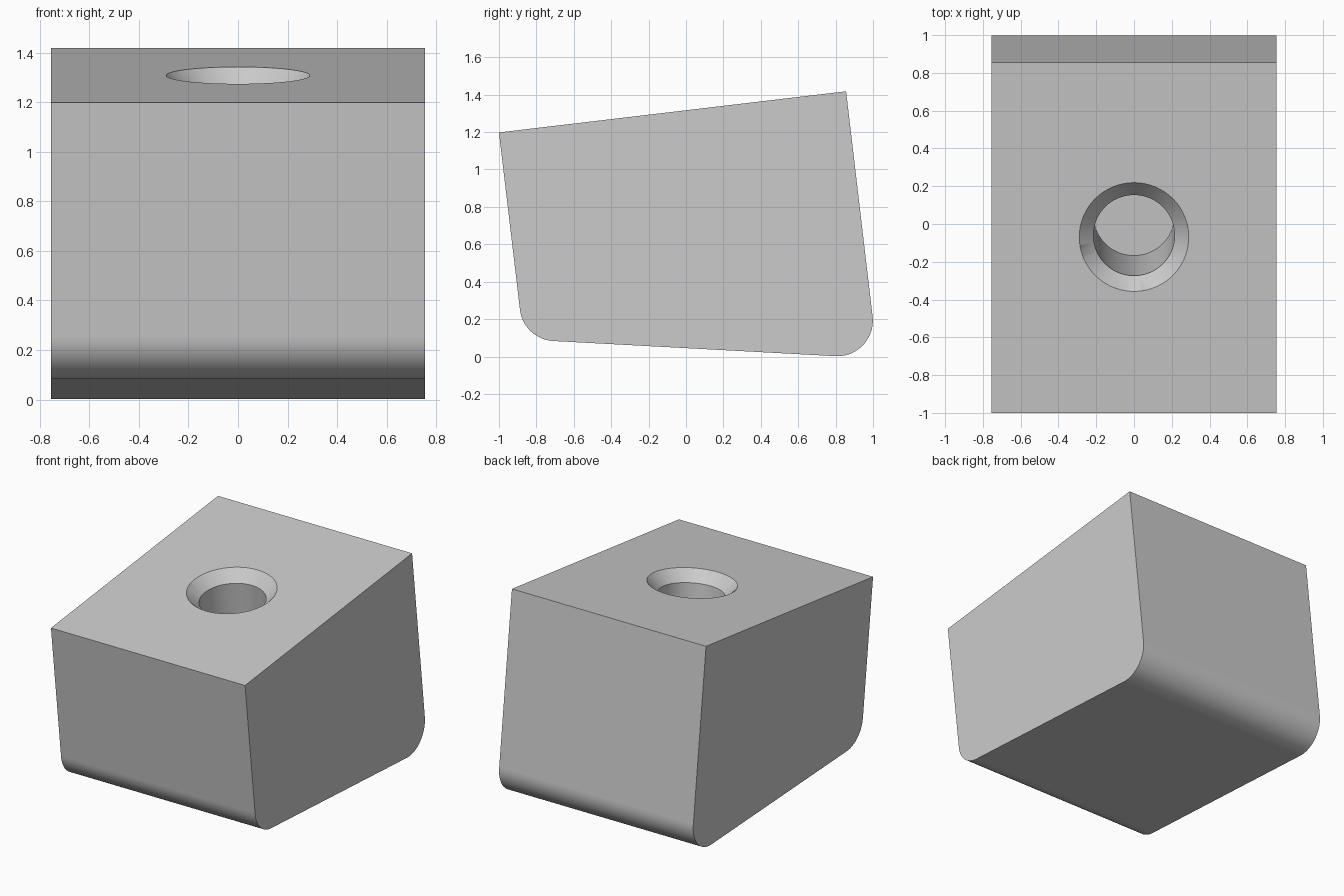
import bpy, bmesh, math
from mathutils import Vector, Matrix

if "Cube" in bpy.data.objects:
    bpy.data.objects.remove(bpy.data.objects["Cube"])

HALF_WIDTH = 0.755
ARC_STEPS = 20
HOLE_SIDES = 72


def new_object(name, bm):
    bmesh.ops.recalc_face_normals(bm, faces=bm.faces)
    mesh = bpy.data.meshes.new(name)
    bm.to_mesh(mesh)
    bm.free()
    obj = bpy.data.objects.new(name, mesh)
    bpy.context.collection.objects.link(obj)
    return obj


def rounded_corner(before, corner, after, radius):
    """Points of the arc that rounds a profile corner."""
    a, b = (before - corner).normalized(), (after - corner).normalized()
    half = a.angle(b) / 2
    centre = corner + (a + b).normalized() * radius / math.sin(half)
    reach = radius / math.tan(half)
    start = (corner + a * reach - centre).normalized()
    end = (corner + b * reach - centre).normalized()
    return [centre + start.slerp(end, i / ARC_STEPS) * radius
            for i in range(ARC_STEPS + 1)]


# Side profile, square at the top and rounded at the bottom
front_top, back_top = Vector((0, -1, 1.198)), Vector((0, 0.856, 1.418))
front_low, back_low = Vector((0, -0.869, 0.0915)), Vector((0, 1.024, -0.01))
profile = [back_top, front_top]
profile += rounded_corner(front_top, front_low, back_low, 0.19)
profile += rounded_corner(front_low, back_low, back_top, 0.19)

# Block body extruded across the width
bm = bmesh.new()
side = bm.faces.new([bm.verts.new(p - Vector((HALF_WIDTH, 0, 0))) for p in profile])
grown = bmesh.ops.extrude_face_region(bm, geom=[side], use_keep_orig=True)
verts = [g for g in grown["geom"] if isinstance(g, bmesh.types.BMVert)]
bmesh.ops.translate(bm, verts=verts, vec=(2 * HALF_WIDTH, 0, 0))
block = new_object("block_body", bm)

# Countersunk blind hole cutter, square to the sloping top
slope = back_top - front_top
tilt = math.atan2(slope.z, slope.y)
mouth = front_top + slope * (0.931 / slope.y)
bm = bmesh.new()
rings = []
for radius, depth in ((0.365, 0.075), (0.29, 0), (0.215, -0.075), (0.215, -0.98)):
    ring = bmesh.ops.create_circle(bm, segments=HOLE_SIDES, radius=radius,
                                   matrix=Matrix.Translation((0, 0, depth)))
    rings.append(ring["verts"])
for upper, lower in zip(rings, rings[1:]):
    for i in range(HOLE_SIDES):
        j = (i + 1) % HOLE_SIDES
        bm.faces.new((upper[i], upper[j], lower[j], lower[i]))
bm.faces.new(rings[0])
bm.faces.new(rings[-1])
bm.transform(Matrix.Translation(mouth) @ Matrix.Rotation(tilt, 4, "X"))
cutter = new_object("hole_cutter", bm)
cutter.hide_render = True

# Cut the hole and discard the cutter
bpy.ops.object.select_all(action="DESELECT")
bpy.context.view_layer.objects.active = block
block.select_set(True)
cut = block.modifiers.new("hole", "BOOLEAN")
cut.operation, cut.solver, cut.object = "DIFFERENCE", "EXACT", cutter
bpy.ops.object.modifier_apply(modifier=cut.name)
bpy.data.objects.remove(cutter)

# Single grey material
grey = bpy.data.materials.new("light_grey")
grey.use_nodes = True
grey.diffuse_color = (0.6, 0.6, 0.6, 1)
grey.node_tree.nodes["Principled BSDF"].inputs["Base Color"].default_value = (0.6, 0.6, 0.6, 1)
block.data.materials.clear()
block.data.materials.append(grey)

# Smooth the curved strips, keep the large planes flat
bpy.ops.object.shade_smooth_by_angle(angle=math.radians(30))
for face in block.data.polygons:
    face.material_index = 0
    if face.area > 0.05:
        face.use_smooth = False
